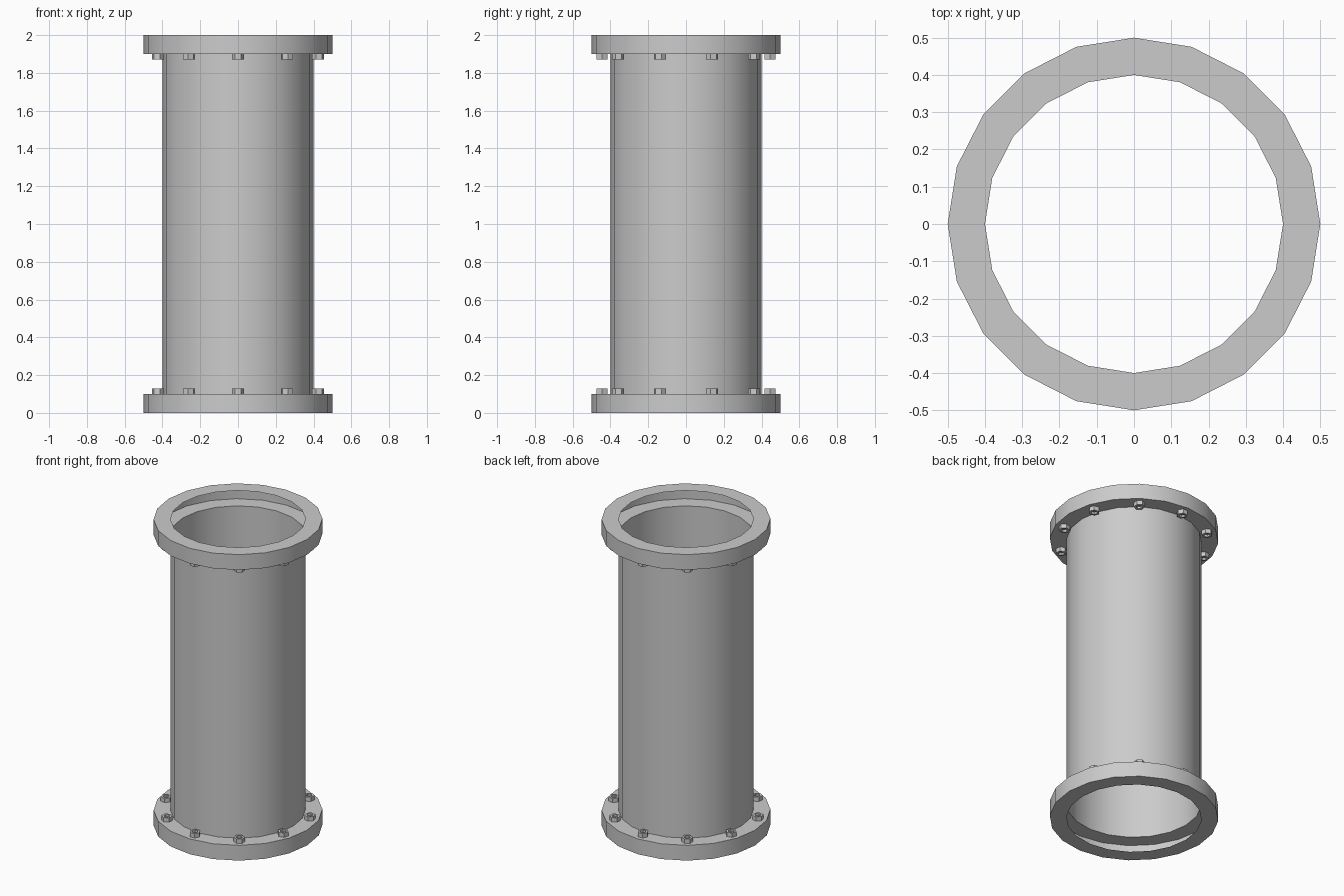
import bpy, bmesh, math
from mathutils import Matrix, Vector

cube = bpy.data.objects.get("Cube")
if cube:
    bpy.data.objects.remove(cube, do_unlink=True)

SIDES = 20
BORE, RIM = 0.4, 0.5
HEIGHT, FLANGE = 2.0, 0.1
BOLTS, BOLT_CIRCLE = 10, 0.445

grey = bpy.data.materials.new("grey_metal")
grey.use_nodes = True
colour = (0.6, 0.6, 0.6, 1)
grey.diffuse_color = colour
grey.node_tree.nodes["Principled BSDF"].inputs["Base Color"].default_value = colour


def lathe(bm, profile, sides, matrix=Matrix()):
    """Sweep an open (radius, height) profile around the z axis."""
    rings = []
    for r, z in profile:
        ring = []
        for i in range(sides):
            a = math.tau * i / sides
            ring.append(bm.verts.new(matrix @ Vector((r * math.cos(a), r * math.sin(a), z))))
        rings.append(ring)
    for low, high in zip(rings, rings[1:]):
        for i in range(sides):
            j = (i + 1) % sides
            bm.faces.new((low[i], low[j], high[j], high[i]))
    return rings


def finish(bm, name):
    mesh = bpy.data.meshes.new(name)
    bm.to_mesh(mesh)
    bm.free()
    mesh.materials.append(grey)
    obj = bpy.data.objects.new(name, mesh)
    bpy.context.collection.objects.link(obj)
    bpy.ops.object.select_all(action='DESELECT')
    obj.select_set(True)
    bpy.context.view_layer.objects.active = obj
    bpy.ops.object.shade_smooth_by_angle(angle=math.radians(30))


# Thin-walled pipe between the flanges
bm = bmesh.new()
lathe(bm, [(BORE, FLANGE), (BORE, HEIGHT - FLANGE)], SIDES)
finish(bm, "pipe")

# Hollow flanges, open towards the bore
for name, z in (("bottom_flange", 0), ("top_flange", HEIGHT - FLANGE)):
    bm = bmesh.new()
    lathe(bm, [(BORE, z), (RIM, z), (RIM, z + FLANGE), (BORE, z + FLANGE)], SIDES)
    finish(bm, name)

# Hexagonal bolts with a recessed head, on the inner face of each flange
head = [(0.033, 0), (0.033, 0.028), (0.019, 0.028), (0.019, 0.014)]
for name, z, flip in (("bottom_bolts", FLANGE, 1), ("top_bolts", HEIGHT - FLANGE, -1)):
    bm = bmesh.new()
    for i in range(BOLTS):
        place = (Matrix.Translation((0, 0, z))
                 @ Matrix.Rotation(math.tau * i / BOLTS, 4, 'Z')
                 @ Matrix.Translation((0, -BOLT_CIRCLE, 0))
                 @ Matrix.Diagonal((1, 1, flip, 1)))
        rings = lathe(bm, head, 6, place)
        bm.faces.new(rings[-1])
    bmesh.ops.recalc_face_normals(bm, faces=bm.faces)
    finish(bm, name)
